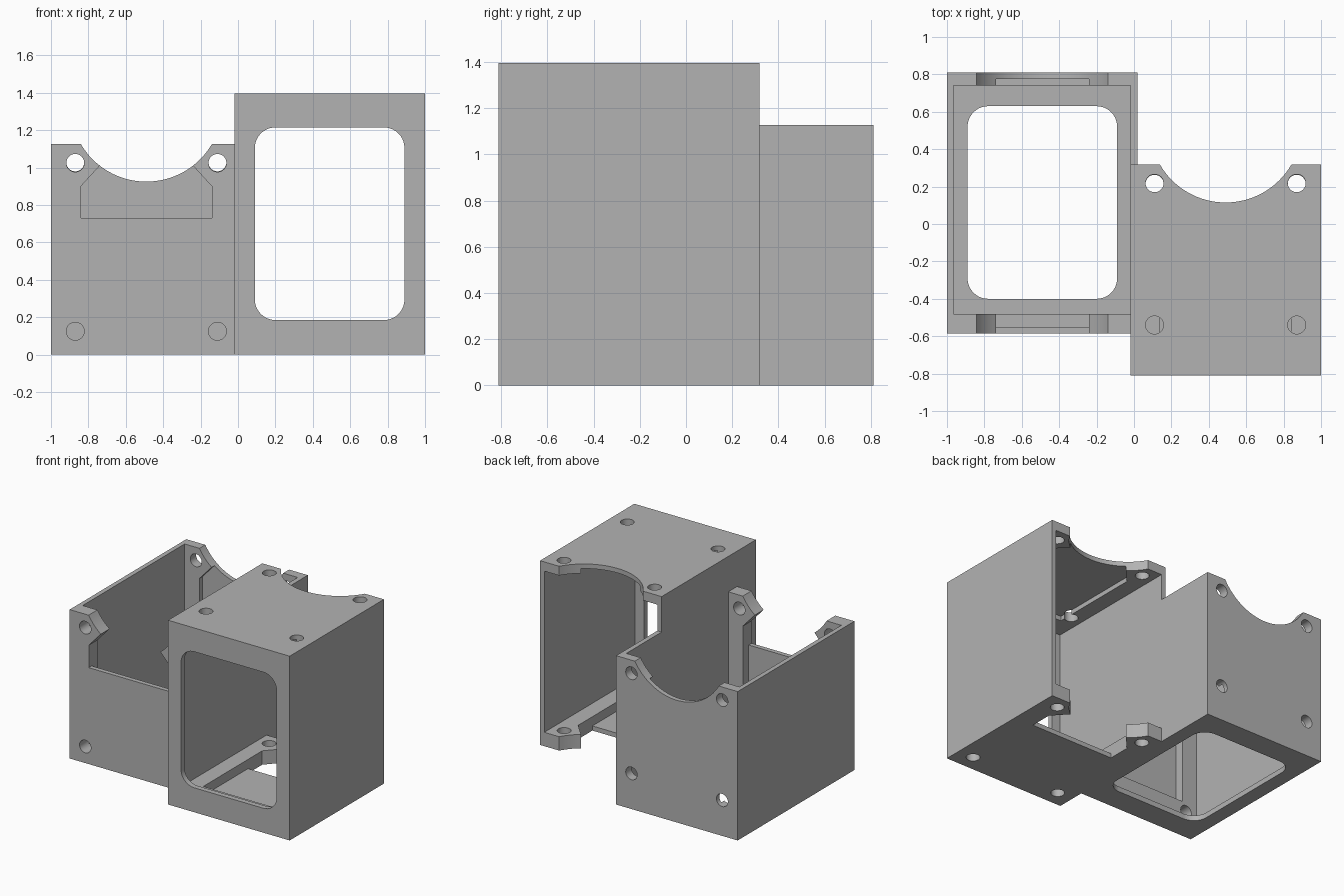
import bpy, bmesh, math
from mathutils import Matrix

if "Cube" in bpy.data.objects:
    bpy.data.objects.remove(bpy.data.objects["Cube"])

grey = bpy.data.materials.new("plain grey")
grey.use_nodes = True
grey.diffuse_color = (0.45, 0.45, 0.45, 1)
grey.node_tree.nodes["Principled BSDF"].inputs["Base Color"].default_value = (0.45, 0.45, 0.45, 1)

FRONT, BACK, TOP = -0.585, 0.81, 1.127
INNER = -0.018          # inner face of the wall shared by both housings
MID = -0.49             # centre line of one housing


def prism(name, outline, low, high, axis):
    """Extrude a 2D outline along z (x, y points) or along y (x, z points)."""
    def place(p, h):
        return (p[0], p[1], h) if axis == "z" else (p[0], h, p[1])
    bm = bmesh.new()
    face = bm.faces.new([bm.verts.new(place(p, low)) for p in outline])
    out = bmesh.ops.extrude_face_region(bm, geom=[face])
    shift = (0, 0, high - low) if axis == "z" else (0, high - low, 0)
    bmesh.ops.translate(bm, vec=shift, verts=[v for v in out["geom"] if isinstance(v, bmesh.types.BMVert)])
    bmesh.ops.recalc_face_normals(bm, faces=bm.faces)
    mesh = bpy.data.meshes.new(name)
    bm.to_mesh(mesh)
    bm.free()
    mesh.materials.append(grey)
    ob = bpy.data.objects.new(name, mesh)
    bpy.context.collection.objects.link(ob)
    return ob


def rect(x0, x1, y0, y1):
    return [(x0, y0), (x1, y0), (x1, y1), (x0, y1)]


def circle(cx, cy, r, n):
    return [(cx + r * math.cos(math.tau * i / n), cy + r * math.sin(math.tau * i / n)) for i in range(n)]


def rounded(x0, x1, y0, y1, r, n=10):
    pts = []
    for k, (cx, cy) in enumerate(rect(x0 + r, x1 - r, y0 + r, y1 - r)):
        for i in range(n + 1):
            a = math.pi + (k + i / n) * math.pi / 2
            pts.append((cx + r * math.cos(a), cy + r * math.sin(a)))
    return pts


def recess(bottom):
    """Opening between the screw posts, narrowing at the upper tabs."""
    half = [(0.35, bottom), (0.35, 0.90), (0.245, 1.015), (0.245, 1.2)]
    return [(MID + x, z) for x, z in half] + [(MID - x, z) for x, z in reversed(half)]


# Solid block, then everything cut from it
housing = prism("lower_housing", rect(-1, -INNER, FRONT, BACK), 0, TOP, "z")
cutters = [
    prism("cavity", rect(-0.965, INNER, -0.48, 0.74), 0.04, 1.3, "z"),
    prism("window", rounded(-0.89, -0.09, -0.40, 0.63, 0.11), -0.1, 0.2, "z"),
    prism("wall_recess", recess(0.195), -0.55, 0.775, "y"),
    prism("front_opening", recess(0.73), -0.8, 0, "y"),
    prism("round_notch", circle(MID, 1.331, 0.406, 96), -1, 1.2, "y"),
]
# Screw holes
for x in (MID - 0.38, MID + 0.38):
    for z in (0.125, 1.025):
        cutters.append(prism("front_hole", circle(x, z, 0.048, 32), -0.8, -0.3, "y"))
    for z in (0.27, 1.028):
        cutters.append(prism("back_hole", circle(x, z, 0.048, 32), 0.55, 1, "y"))

for c in cutters:
    c.hide_render = True
    mod = housing.modifiers.new(c.name, "BOOLEAN")
    mod.operation, mod.solver, mod.object = "DIFFERENCE", "EXACT", c

# Bake the cuts and drop the cutters
graph = bpy.context.evaluated_depsgraph_get()
baked = bpy.data.meshes.new_from_object(housing.evaluated_get(graph))
housing.modifiers.clear()
housing.data = baked
for c in cutters:
    bpy.data.objects.remove(c)

bpy.ops.object.select_all(action="DESELECT")
housing.select_set(True)
bpy.context.view_layer.objects.active = housing
bpy.ops.object.shade_smooth_by_angle(angle=math.radians(30))

# Second housing: the same part turned so its open side faces the back
upright = bpy.data.objects.new("upright_housing", housing.data.copy())
bpy.context.collection.objects.link(upright)
upright.data.transform(Matrix(((-1, 0, 0, 0), (0, 0, 1, -BACK), (0, 1, 0, -FRONT), (0, 0, 0, 1))))
